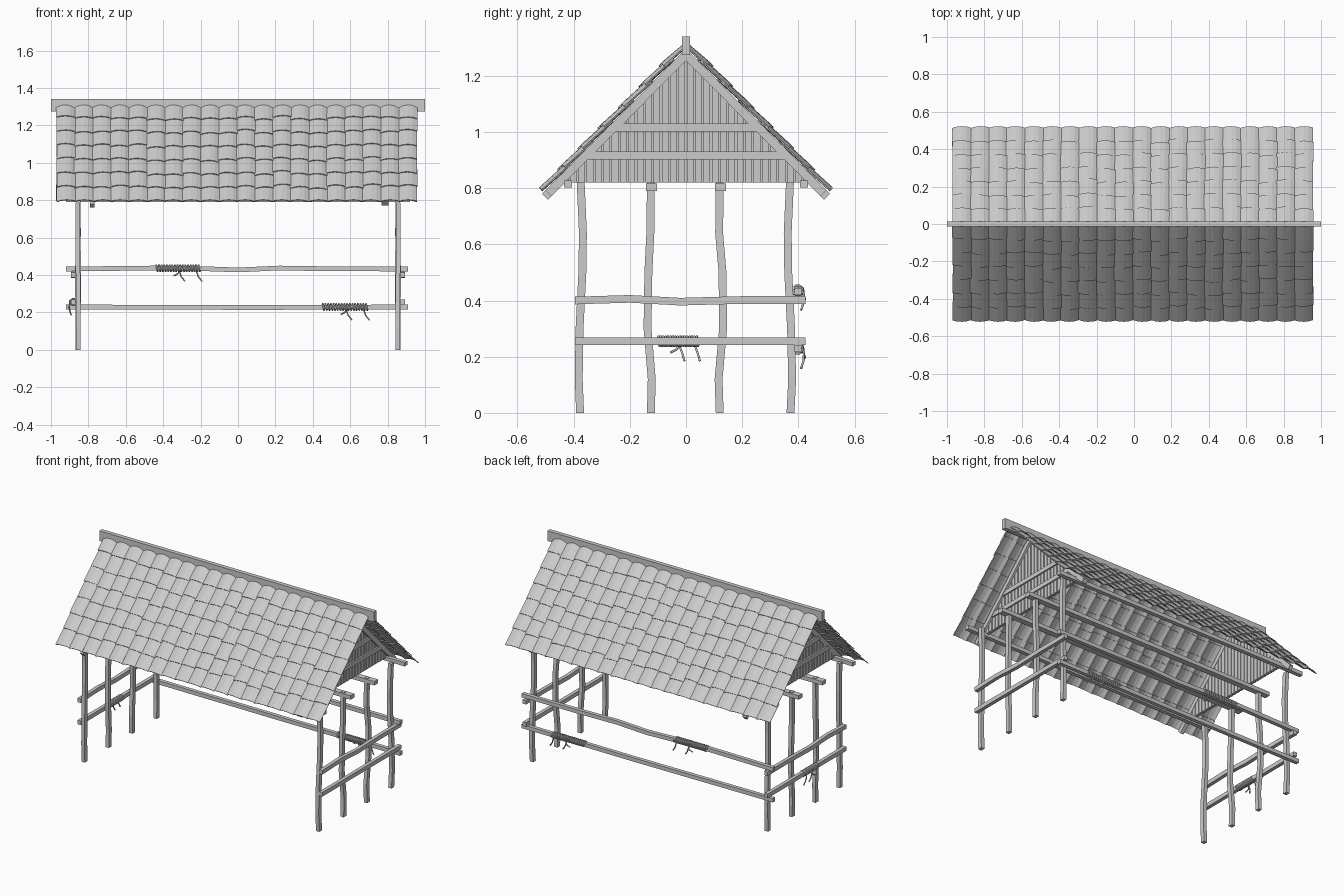
import bpy, bmesh, math, random
from mathutils import Vector

if "Cube" in bpy.data.objects:
    bpy.data.objects.remove(bpy.data.objects["Cube"])

random.seed(4)


def make(name, bm):
    bmesh.ops.recalc_face_normals(bm, faces=bm.faces)
    me = bpy.data.meshes.new(name)
    bm.to_mesh(me)
    bm.free()
    ob = bpy.data.objects.new(name, me)
    bpy.context.collection.objects.link(ob)
    return ob


def sweep(bm, pts, axis, a, b):
    """Rectangular timber a x b through pts, running along one main axis."""
    others = [i for i in range(3) if i != axis]
    rings = []
    for p in pts:
        ring = []
        for s, t in ((-1, -1), (1, -1), (1, 1), (-1, 1)):
            v = Vector(p)
            v[others[0]] += s * a / 2
            v[others[1]] += t * b / 2
            ring.append(bm.verts.new(v))
        rings.append(ring)
    for r, q in zip(rings, rings[1:]):
        for i in range(4):
            j = (i + 1) % 4
            bm.faces.new((r[i], r[j], q[j], q[i]))
    bm.faces.new(rings[0][::-1])
    bm.faces.new(rings[-1])


def timber(name, pts, axis, a, b):
    bm = bmesh.new()
    sweep(bm, pts, axis, a, b)
    return make(name, bm)


def prism(bm, poly, x0, x1):
    """Extrude a y/z outline between two x planes."""
    lo = [bm.verts.new((x0, y, z)) for y, z in poly]
    hi = [bm.verts.new((x1, y, z)) for y, z in poly]
    bm.faces.new(lo[::-1])
    bm.faces.new(hi)
    n = len(poly)
    for i in range(n):
        j = (i + 1) % n
        bm.faces.new((lo[i], lo[j], hi[j], hi[i]))


# Crooked posts, four at each end
zs = (0, .12, .3, .5, .64, .82)
bends = {
    -.375: (-.002, -.007, -.004, .006, .008, .0),
    -.125: (.0, .003, -.012, -.009, -.002, .0),
    .12: (.0, -.004, .012, .010, -.002, .0),
    .37: (.002, .008, .004, -.006, -.008, .0)}
for side in (-1, 1):
    for n, (y, off) in enumerate(bends.items()):
        pts = [(side * (.855 + o * .3), y + o, z) for o, z in zip(off, zs)]
        timber("post_%d_%d" % (side, n), pts, 2, .024, .028)

# End rails outside the posts, upper one wavy
for side in (-1, 1):
    x = side * .88
    timber("end_rail_upper", [(x, -.395, .40), (x, -.2, .406), (x, -.02, .396), (x, .2, .402),
                              (x, .425, .402)], 1, .024, .027)
    timber("end_rail_lower", [(x, -.395, .255), (x, .425, .255)], 1, .024, .027)

# Long rails along the back
timber("back_rail_upper", [(-.92, .398, .432), (-.45, .398, .437), (-.2, .398, .434), (0, .398, .427),
                           (.22, .398, .437), (.5, .398, .433), (.91, .398, .432)], 0, .025, .025)
timber("back_rail_lower", [(-.92, .398, .229), (.1, .398, .226), (.91, .398, .229)], 0, .025, .025)

# Long roof plates and ridge beam
for s in (-1, 1):
    timber("eave_plate", [(-.93, s * .42, .815), (.93, s * .42, .815)], 0, .027, .025)
    timber("inner_plate", [(-.92, s * .123, .803), (.92, s * .123, .803)], 0, .038, .026)
timber("ridge_beam", [(-1, 0, 1.307), (1, 0, 1.307)], 0, .028, .066)

# Gables: backing panel, vertical planks, cross boards and rafters
SL = 1.005
APEX = 1.268


def top(y):
    return APEX - SL * abs(y)


for side in (-1, 1):
    bm = bmesh.new()
    c = side * .78
    half = (APEX - .82) / SL
    prism(bm, [(-half, .82), (half, .82), (0, APEX)], c - .004, c + .004)
    n = 30
    w = 2 * half / n
    for i in range(n):
        y0 = -half + i * w + .003
        y1 = y0 + w - .006
        prism(bm, [(y0, .82), (y1, .82), (y1, max(.822, top(y1))), (y0, max(.822, top(y0)))],
              c - .010, c + .010)
    make("gable_planks", bm)
    bm = bmesh.new()
    for z in (.902, 1.002):
        a, b = (APEX - z) / SL, (APEX - z - .028) / SL
        prism(bm, [(-a, z), (a, z), (b, z + .028), (-b, z + .028)],
              c + side * .009, c + side * .02)
    make("gable_cross_boards", bm)
    end = 0.0 if side < 0 else .012
    for s in (-1, 1):
        bm = bmesh.new()
        d = Vector((.49, -.493)).normalized()
        nrm = Vector((-d.y, d.x)) * .015
        p, q = Vector((0, 1.275)), Vector((.502 - end, .770 + end))
        prism(bm, [(s * v.x, v.y) for v in (p - nrm, q - nrm, q + nrm, p + nrm)],
              c - .012, c + .024 if side > 0 else c + .012)
        make("gable_rafter", bm)

# Arched roof tiles in overlapping rows
COLS, ROWS, SEG = 20, 7, 4
X0, X1 = -.968, .956
pitch = (X1 - X0) / COLS
for s in (-1, 1):
    bm = bmesh.new()
    a, b = Vector((0, 0, 1.303)), Vector((0, s * .507, .787))
    length = (b - a).length
    down = (b - a) / length
    nrm = Vector((0, s * -down.z, abs(down.y)))
    step = length / ROWS
    for col in range(COLS):
        xc = X0 + (col + .5) * pitch
        shift = random.uniform(-.012, .012)
        for row in range(ROWS):
            low = (row + 1) * step + (shift + random.uniform(-.006, .006) if row < ROWS - 1 else 0)
            high = max(0, low - step - .03)
            yaw = random.uniform(-.05, .05)
            roll = random.uniform(-.03, .03)
            dx = random.uniform(-.002, .002)
            grid = []
            for k, (d0, lift) in enumerate(((high, .0), (low, .008))):
                line = []
                for i in range(SEG + 1):
                    t = 2 * i / SEG - 1
                    u = t * pitch * .515
                    h = .012 * (1 - t * t) + lift + roll * u
                    line.append(bm.verts.new(a + down * (d0 + yaw * u * k) + nrm * h
                                             + Vector((xc + u + dx, 0, 0))))
                grid.append(line)
            for i in range(SEG):
                bm.faces.new((grid[0][i], grid[0][i + 1], grid[1][i + 1], grid[1][i]))
    ob = make("roof_tiles_front" if s < 0 else "roof_tiles_back", bm)
    m = ob.modifiers.new("thickness", "SOLIDIFY")
    m.thickness = .005
    m.offset = 0


# Rope bindings: tight coil plus dangling ends
def rope(name, lines, r):
    cu = bpy.data.curves.new(name, "CURVE")
    cu.dimensions = "3D"
    cu.bevel_depth = r
    cu.bevel_resolution = 1
    cu.use_fill_caps = True
    for pts in lines:
        sp = cu.splines.new("POLY")
        sp.points.add(len(pts) - 1)
        for p, v in zip(sp.points, pts):
            p.co = (*v, 1)
    tmp = bpy.data.objects.new(name, cu)
    me = bpy.data.meshes.new_from_object(tmp)
    bpy.data.objects.remove(tmp)
    ob = bpy.data.objects.new(name, me)
    bpy.context.collection.objects.link(ob)


def binding(name, axis, start, stop, centre, z, out):
    turns, res = 17, 10

    def at(l, o, h):
        return (l, centre + o, z + h) if axis == 0 else (centre + o, l, z + h)
    coil = []
    for i in range(turns * res + 1):
        ang = 2 * math.pi * i / res
        coil.append(at(start + (stop - start) * i / (turns * res),
                       .0175 * math.cos(ang), .0175 * math.sin(ang)))
    L = stop - start
    tails = []
    for f, drop in ((.52, .07), (.9, .07)):
        l = start + L * f
        tails.append([at(l, out * .018, .01), at(l + .003, out * .022, -.02),
                      at(l + .012, out * .02, -.045), at(l + L * .13, out * .012, -drop)])
    l = start + L * .55
    tails.append([at(l, out * .018, -.012), at(l - .015, out * .026, -.03), at(l - .035, out * .02, -.04)])
    rope(name + "_coil", [coil], .0045)
    rope(name + "_ends", tails, .004)


binding("back_upper_rope", 0, -.44, -.2, .398, .436, 1)
binding("back_lower_rope", 0, .45, .695, .398, .229, 1)
binding("left_end_rope", 1, -.1, .045, -.88, .255, -1)
